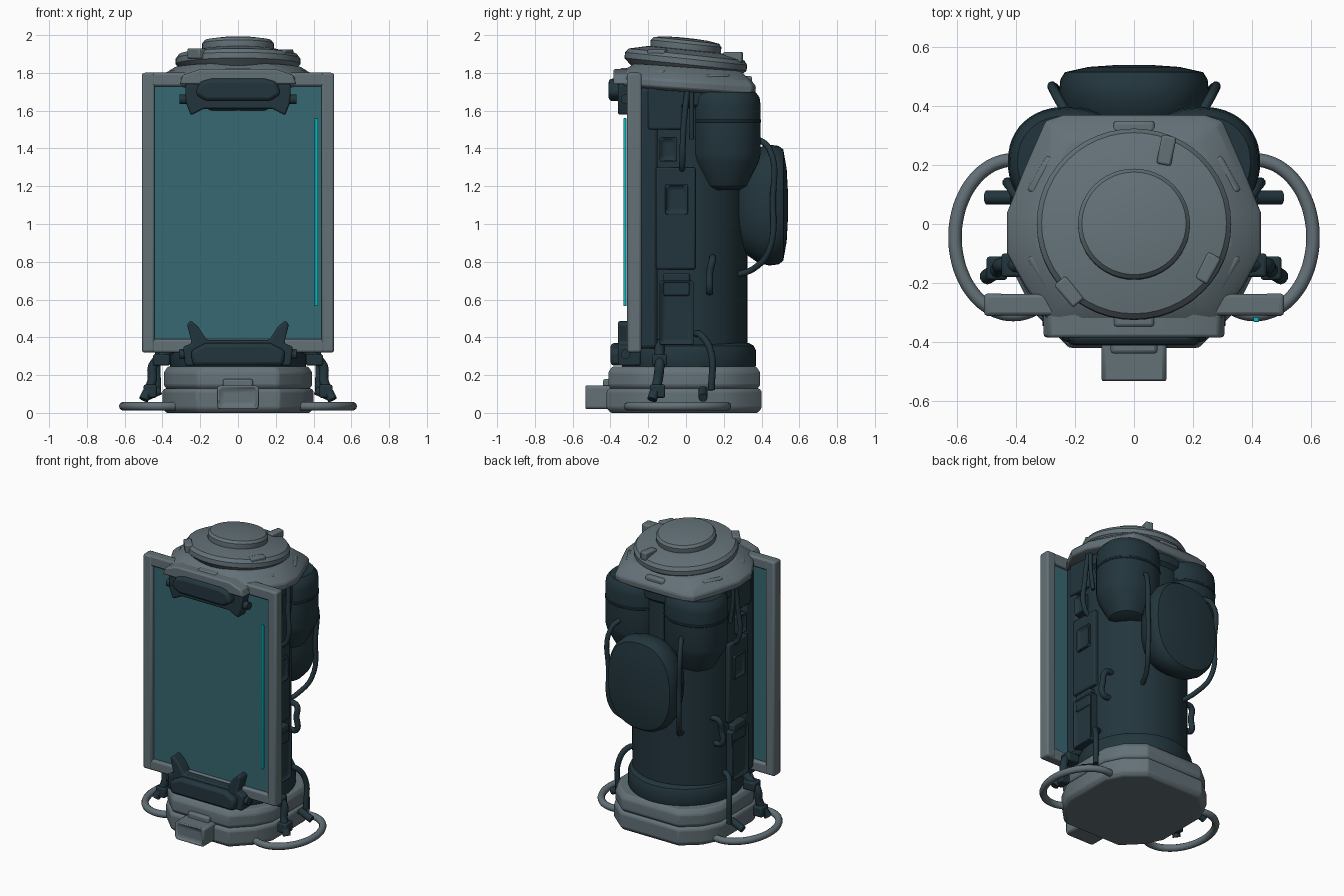
import bpy, bmesh
from math import sin, cos, pi, radians
from mathutils import Matrix, Vector

if bpy.data.objects.get("Cube"):
    bpy.data.objects.remove(bpy.data.objects["Cube"])


def material(name, rgb):
    m = bpy.data.materials.new(name)
    m.use_nodes = True
    m.diffuse_color = (*rgb, 1)
    m.node_tree.nodes["Principled BSDF"].inputs["Base Color"].default_value = (*rgb, 1)
    return m


GREY = material("blue grey metal", (0.125, 0.165, 0.185))
DARK = material("dark teal metal", (0.016, 0.036, 0.046))
GLASS = material("teal glass", (0.038, 0.138, 0.168))
CYAN = material("cyan light", (0.003, 0.49, 0.55))
made = []


def finish(name, bm, mat, bevel=0.0, matrix=None):
    if matrix:
        bm.transform(matrix)
    bmesh.ops.recalc_face_normals(bm, faces=bm.faces)
    me = bpy.data.meshes.new(name)
    bm.to_mesh(me)
    bm.free()
    me.materials.append(mat)
    ob = bpy.data.objects.new(name, me)
    bpy.context.collection.objects.link(ob)
    if bevel:
        mod = ob.modifiers.new("Bevel", 'BEVEL')
        mod.width, mod.segments, mod.limit_method = bevel, 2, 'ANGLE'
    made.append(ob)
    return ob


def box(name, lo, hi, mat, bevel=0.012, recess=None, turn=0):
    """Box between two corners; recess is a direction whose face gets a sunken panel."""
    lo, hi = Vector(lo), Vector(hi)
    bm = bmesh.new()
    bmesh.ops.create_cube(bm, size=1)
    bm.transform(Matrix.Diagonal((*(hi - lo), 1)))
    if recess:
        bm.normal_update()
        face = max(bm.faces, key=lambda f: f.normal.dot(Vector(recess)))
        bmesh.ops.inset_region(bm, faces=[face], thickness=0.03)
        bmesh.ops.translate(bm, verts=face.verts, vec=Vector(recess) * -0.02)
    m = Matrix.Translation((lo + hi) / 2) @ Matrix.Rotation(turn, 4, 'Z')
    return finish(name, bm, mat, bevel, m)


def loft(name, outline, profile, mat, bevel=0.0, matrix=None):
    """Stack scaled copies of an outline; profile holds (scale, z)."""
    bm = bmesh.new()
    rings = [[bm.verts.new((x * s, y * s, z)) for x, y in outline] for s, z in profile]
    n = len(outline)
    for a, b in zip(rings, rings[1:]):
        for i in range(n):
            bm.faces.new((a[i], a[(i + 1) % n], b[(i + 1) % n], b[i]))
    bm.faces.new(rings[0])
    bm.faces.new(rings[-1])
    return finish(name, bm, mat, bevel, matrix)


def prism(name, half, y0, y1, mat, bevel=0.01):
    """Symmetric xz outline extruded along y; half is its +x side."""
    pts = half + [(-x, z) for x, z in reversed(half)]
    bm = bmesh.new()
    front = [bm.verts.new((x, y0, z)) for x, z in pts]
    back = [bm.verts.new((x, y1, z)) for x, z in pts]
    bm.faces.new(front)
    bm.faces.new(back)
    for i in range(len(pts)):
        j = (i + 1) % len(pts)
        bm.faces.new((front[i], front[j], back[j], back[i]))
    return finish(name, bm, mat, bevel)


def tube(name, pts, r, mat):
    cu = bpy.data.curves.new(name, 'CURVE')
    cu.dimensions = '3D'
    cu.bevel_depth, cu.bevel_resolution, cu.use_fill_caps = r, 3, True
    sp = cu.splines.new('BEZIER')
    sp.bezier_points.add(len(pts) - 1)
    for p, co in zip(sp.bezier_points, pts):
        p.co = co
        p.handle_left_type = p.handle_right_type = 'AUTO'
    sp.resolution_u = 6
    cu.materials.append(mat)
    ob = bpy.data.objects.new(name, cu)
    bpy.context.collection.objects.link(ob)
    return ob


def oval(rx, ry, power=2, n=48):
    def c(v):
        return (1 if v > 0 else -1) * abs(v) ** (2 / power)
    return [(rx * c(cos(2 * pi * i / n)), ry * c(sin(2 * pi * i / n))) for i in range(n)]


def sym(half):
    return half + [(-x, y) for x, y in reversed(half)]


def tilt(deg, z):
    return Matrix.Translation((0, 0, z)) @ Matrix.Rotation(radians(-deg), 4, 'X') @ Matrix.Translation((0, 0, -z))


# base plinth with front latch
plinth = sym([(0.22, 0.40), (0.34, 0.30), (0.40, 0.18), (0.40, -0.18), (0.34, -0.30), (0.22, -0.42)])
loft("base_lower", plinth, [(0.95, 0.0), (1, 0.025), (1, 0.115), (0.97, 0.13)], GREY, 0.008)
loft("base_upper", plinth, [(0.93, 0.12), (0.98, 0.145), (0.98, 0.215), (0.93, 0.245)], GREY, 0.008)
box("front_latch", (-0.11, -0.54, 0.02), (0.11, -0.36, 0.145), GREY, 0.015, (0, -1, 0))
box("latch_bridge", (-0.08, -0.44, 0.12), (0.08, -0.34, 0.18), GREY)
for i in range(8):
    a = 2 * pi * (i + 0.5) / 8
    x, y = 0.375 * cos(a), 0.37 * sin(a)
    box("base_lug", (x - 0.03, y - 0.05, 0.14), (x + 0.03, y + 0.05, 0.225), GREY, 0.01, turn=a)

# main body, flattened where the screen sits
body = [(x, max(y, -0.23)) for x, y in oval(0.34, 0.325, n=64)]
loft("body", body, [(1.0, 0.24), (1, 1.72)], DARK)
loft("body_foot_ring", [(x, max(y, -0.34)) for x, y in oval(0.36, 0.37)],
     [(0.98, 0.23), (1, 0.25), (1, 0.33), (0.97, 0.355), (0.9, 0.37)], DARK)
loft("body_neck", oval(0.36, 0.35), [(0.9, 1.6), (1, 1.63), (1, 1.74)], DARK)
box("screen_mount", (-0.35, -0.25, 0.34), (0.35, -0.15, 1.72), DARK, 0.02)

# lid with two tilted discs
lid = sym([(0.24, 0.37), (0.30, 0.35), (0.37, 0.19), (0.43, 0.04), (0.43, -0.10), (0.37, -0.21),
           (0.29, -0.33), (0.2, -0.37)])
loft("lid_flange", lid, [(0.9, 1.70), (1, 1.715), (1, 1.755), (0.94, 1.78), (0.76, 1.83)], GREY, 0.008, tilt(4, 1.74))
loft("lid_disc", oval(0.33, 0.325), [(0.85, 1.80), (0.95, 1.83), (1, 1.845), (1, 1.875), (0.95, 1.897),
                                     (0.65, 1.92), (0.5, 1.925)], GREY, 0, tilt(6, 1.87))
loft("lid_button", oval(0.19, 0.188), [(0.97, 1.90), (1, 1.93), (1, 1.955), (0.93, 1.972), (0.6, 1.982), (0.2, 1.985)],
     GREY, 0, tilt(6, 1.95))
for x, y, z, a in [(0.11, 0.25, 1.885, -0.2), (-0.22, -0.23, 1.905, 0.7), (0.25, -0.15, 1.90, -0.5)]:
    box("lid_clip", (x - 0.025, y - 0.05, z - 0.03), (x + 0.025, y + 0.05, z + 0.025), GREY, 0.008, turn=a)
for i in range(6):
    a = 2 * pi * (i + 0.5) / 6
    x, y = 0.34 * cos(a), 0.31 * sin(a)
    z = 1.785 - 0.07 * y
    box("lid_pad", (x - 0.04, y - 0.07, z - 0.03), (x + 0.04, y + 0.07, z + 0.02), GREY, 0.012, turn=a)
prism("lid_visor", [(0.31, 1.74), (0.29, 1.79), (0.2, 1.82)], -0.385, -0.22, GREY)

# screen: glass, frame, light strip
box("screen_glass", (-0.46, -0.285, 0.38), (0.46, -0.265, 1.75), GLASS, 0)
for z in (0.355, 1.765):
    box("frame_rail", (-0.505, -0.31, z - 0.036), (0.505, -0.238, z + 0.036), GREY)
for s in (-1, 1):
    box("frame_post", (s * 0.475 - 0.034, -0.312, 0.32), (s * 0.475 + 0.034, -0.236, 1.80), GREY)
box("light_strip", (0.405, -0.332, 0.565), (0.424, -0.315, 1.56), CYAN, 0.003)

# brackets gripping the screen
prism("top_bracket", [(0.16, 1.765), (0.20, 1.74), (0.28, 1.74), (0.275, 1.64), (0.25, 1.575), (0.22, 1.59),
                      (0.18, 1.61)], -0.36, -0.24, DARK)
prism("top_bracket_face", [(0.14, 1.77), (0.20, 1.755), (0.23, 1.69), (0.17, 1.65)], -0.41, -0.34, DARK, 0.02)
prism("bottom_bracket", [(0.28, 0.25), (0.29, 0.35), (0.245, 0.37), (0.27, 0.47), (0.25, 0.49), (0.21, 0.455),
                         (0.165, 0.385)], -0.36, -0.24, DARK)
prism("bottom_bracket_face", [(0.24, 0.25), (0.25, 0.33), (0.17, 0.37)], -0.40, -0.34, DARK, 0.02)

# rear pack: lens-shaped lathe turned to face backwards
loft("rear_pack", oval(0.255, 0.32, 2.4),
     [(0.3, 0.23), (0.55, 0.25), (0.8, 0.31), (0.95, 0.38), (1, 0.44), (0.98, 0.49), (0.92, 0.515), (0.6, 0.533),
      (0.2, 0.54)], DARK, 0,
     Matrix.Translation((0, 0, 1.10)) @ Matrix.Rotation(-pi / 2, 4, 'X'))

for s in (-1, 1):
    def side(pts):
        return [(s * x, y, z) for x, y, z in pts]

    def plate(name, x0, x1, y0, y1, z0, z1, recess=False):
        box(name, (min(s * x0, s * x1), y0, z0), (max(s * x0, s * x1), y1, z1), DARK, 0.01,
            (s, 0, 0) if recess else None)

    # shoulder tanks
    loft("shoulder_tank", oval(0.20, 0.185, 2.2),
         [(0.4, 1.18), (0.6, 1.20), (0.95, 1.33), (1, 1.37), (1, 1.63), (0.97, 1.67), (0.85, 1.70)], DARK, 0,
         Matrix.Translation((s * 0.225, 0.21, 0)))
    loft("tank_band", oval(0.203, 0.188, 2.2), [(0.98, 1.535), (1, 1.54), (1, 1.55), (0.98, 1.555)], DARK, 0,
         Matrix.Translation((s * 0.225, 0.21, 0)))

    # side panels
    plate("side_armour", 0.25, 0.365, -0.16, 0.05, 0.76, 1.30)
    plate("side_socket", 0.30, 0.385, -0.11, 0.01, 1.05, 1.21, True)
    plate("side_port", 0.28, 0.375, -0.14, -0.05, 1.33, 1.46, True)
    plate("side_box", 0.25, 0.39, -0.14, 0.04, 0.36, 0.70, True)
    plate("side_box_lid", 0.25, 0.38, -0.12, 0.02, 0.62, 0.74)
    plate("upper_side_block", 0.25, 0.36, -0.2, -0.02, 1.5, 1.72)

    # pipes on the body
    tube("upper_pipe", side([(0.33, -0.02, 1.27), (0.385, -0.02, 1.32), (0.39, -0.01, 1.55), (0.38, 0.01, 1.73)]),
         0.016, DARK)
    tube("upper_pipe_return", side([(0.38, 0.03, 1.74), (0.38, 0.03, 1.6), (0.36, 0.03, 1.45)]), 0.013, DARK)
    tube("short_pipe", side([(0.29, 0.14, 0.82), (0.35, 0.14, 0.81), (0.36, 0.125, 0.74), (0.36, 0.125, 0.65),
                             (0.31, 0.125, 0.64)]), 0.019, DARK)
    tube("pack_hose", side([(0.22, 0.36, 1.46), (0.265, 0.44, 1.40), (0.27, 0.46, 1.12), (0.255, 0.44, 0.86),
                            (0.20, 0.36, 0.765), (0.16, 0.27, 0.73)]), 0.016, DARK)
    tube("rear_leg_pipe", side([(0.32, 0.05, 0.42), (0.38, 0.08, 0.41), (0.42, 0.13, 0.33), (0.425, 0.135, 0.12)]),
         0.018, DARK)
    tube("rear_leg_clamp", side([(0.41, 0.09, 0.12), (0.50, 0.09, 0.08)]), 0.024, DARK)

    # front struts down to the ring
    tube("front_strut", side([(0.31, -0.14, 0.37), (0.40, -0.14, 0.30), (0.45, -0.14, 0.25), (0.455, -0.15, 0.17),
                              (0.50, -0.18, 0.07)]), 0.026, DARK)
    plate("strut_joint", 0.36, 0.45, -0.18, -0.10, 0.25, 0.31)
    plate("strut_foot", 0.43, 0.50, -0.19, -0.11, 0.08, 0.15)

    # ground ring handle
    tube("ring_handle", side([(0.41 + 0.197 * cos(a), -0.045 + 0.262 * sin(a), 0.035)
                              for a in [radians(t) for t in range(-120, 121, 15)]]), 0.023, GREY)

    # knobs on the brackets
    for z in (0.31, 1.66):
        tube("bracket_knob", side([(0.27, -0.32, z), (0.31, -0.32, z)]), 0.026, DARK)

bpy.ops.object.select_all(action='DESELECT')
for ob in made:
    ob.select_set(True)
bpy.context.view_layer.objects.active = made[0]
bpy.ops.object.shade_smooth_by_angle(angle=radians(35))
